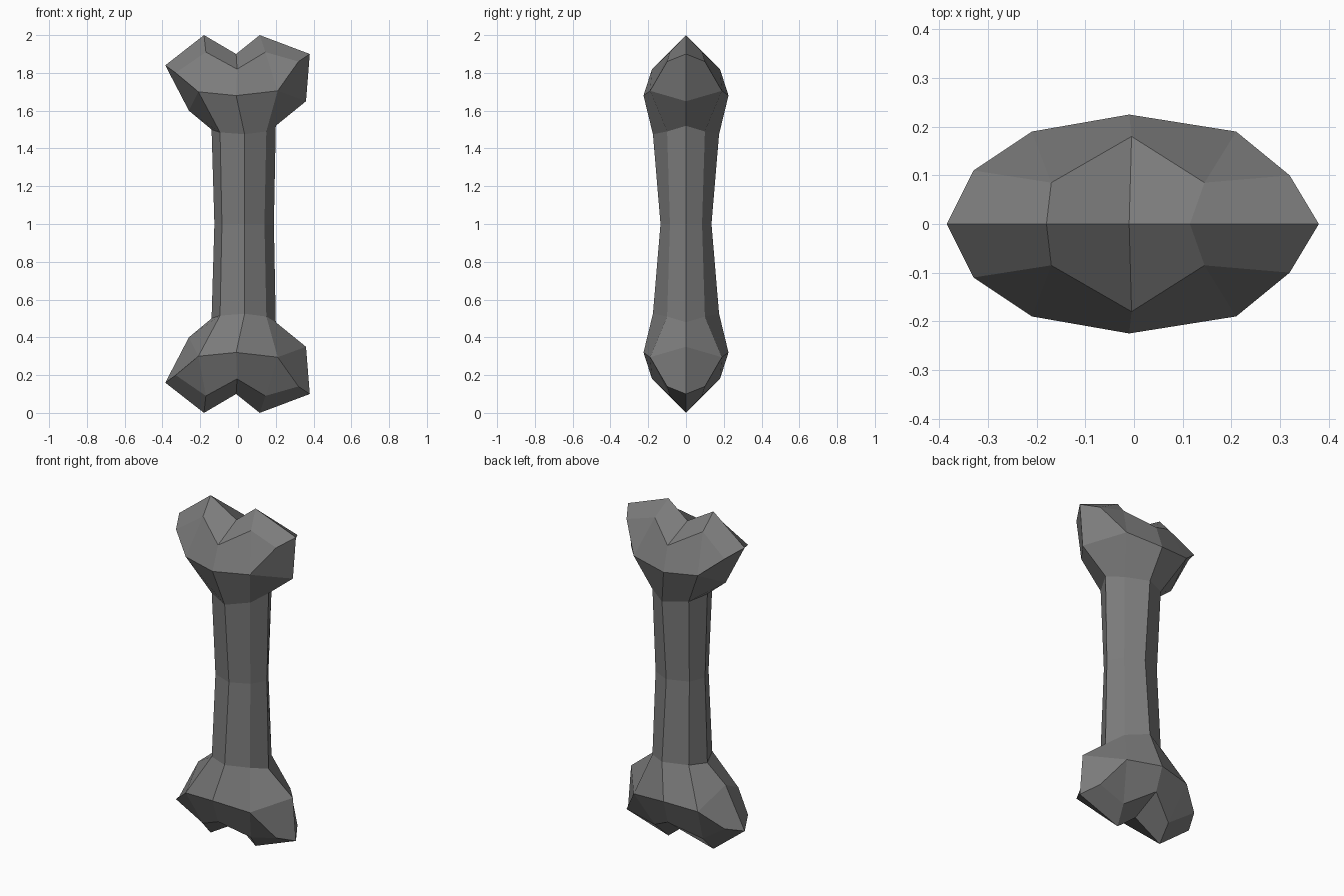
import bpy
import bmesh
from mathutils import Matrix, Vector

default_cube = bpy.data.objects.get("Cube")
if default_cube:
    bpy.data.objects.remove(default_cube, do_unlink=True)


def make_material(name, colour):
    material = bpy.data.materials.new(name)
    material.use_nodes = True
    material.diffuse_color = colour
    material.node_tree.nodes["Principled BSDF"].inputs["Base Color"].default_value = colour
    return material


# Rows of points for one quarter of the bone, from left to right.
# Heights are measured from the middle of the shaft.
rows = {
    "ridge": [(-.385, 0, .84), (-.18, 0, 1), (-.01, 0, .9), (.115, 0, 1), (.38, 0, .9)],
    "dome": [(-.17, -.085, .91), (-.005, -.18, .82), (.145, -.085, .91)],
    "side": [(-.33, -.11, .8), (-.21, -.19, .7), (-.01, -.225, .68),
             (.21, -.19, .705), (.32, -.1, .86)],
    "under": [(-.26, 0, .6), (.36, 0, .65)],
    "neck": [(-.14, 0, .5), (-.095, -.11, .485), (.035, -.175, .475),
             (.15, -.1, .49), (.2, 0, .52)],
    "waist": [(-.125, 0, 0), (-.085, -.09, 0), (.035, -.135, 0),
              (.14, -.085, 0), (.19, 0, 0)],
}

bm = bmesh.new()
points = {name: [bm.verts.new(p) for p in row] for name, row in rows.items()}
ridge, dome, side = points["ridge"], points["dome"], points["side"]
under, neck, waist = points["under"], points["neck"], points["waist"]


def strip(upper, lower):
    """Join two rows of equal length with quads."""
    for i in range(len(upper) - 1):
        bm.faces.new((upper[i], lower[i], lower[i + 1], upper[i + 1]))


# Notched crown and the knob below it
strip(ridge, [side[0], *dome, side[-1]])
strip(dome, side[1:-1])
bm.faces.new((dome[0], side[0], side[1]))
bm.faces.new((dome[-1], side[-2], side[-1]))

# Outer ends of the knob
bm.faces.new((ridge[0], under[0], side[1], side[0]))
bm.faces.new((ridge[-1], side[-1], side[-2], under[-1]))

# Taper to the neck, then the shaft
strip([under[0], *side[1:-1], under[-1]], neck)
strip(neck, waist)

# Mirror front to back, then top to bottom
for axis in ("Y", "Z"):
    bmesh.ops.mirror(bm, geom=bm.verts[:] + bm.edges[:] + bm.faces[:],
                     matrix=Matrix.Identity(4), merge_dist=0.001, axis=axis)
bmesh.ops.remove_doubles(bm, verts=bm.verts[:], dist=0.001)
bmesh.ops.recalc_face_normals(bm, faces=bm.faces[:])
bmesh.ops.translate(bm, verts=bm.verts[:], vec=Vector((0, 0, 1)))

mesh = bpy.data.meshes.new("bone")
bm.to_mesh(mesh)
bm.free()
mesh.materials.append(make_material("dull grey", (0.2, 0.2, 0.2, 1)))
bone = bpy.data.objects.new("bone", mesh)
bpy.context.collection.objects.link(bone)
